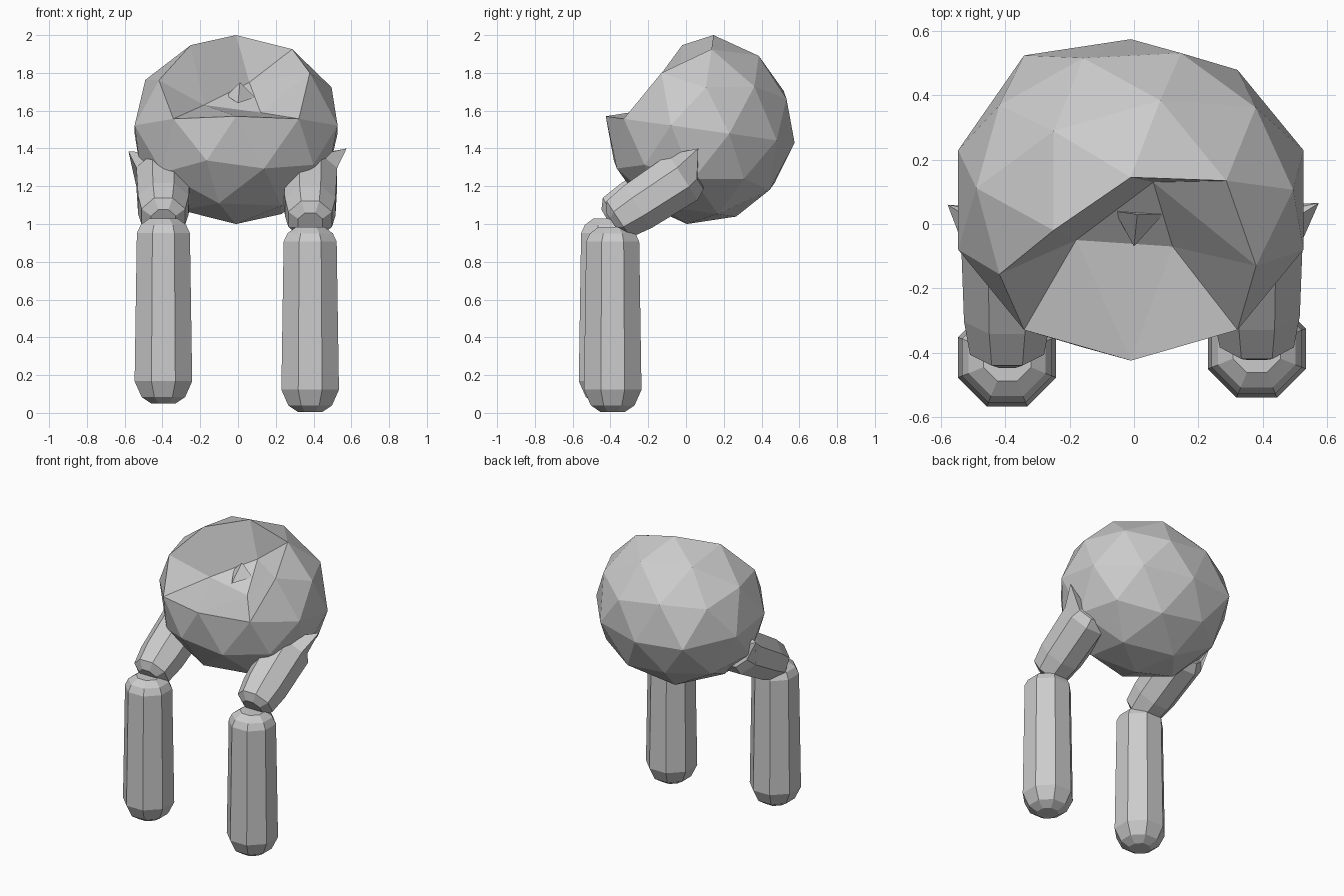
import bpy, bmesh, math
from mathutils import Vector, Matrix

if "Cube" in bpy.data.objects:
    bpy.data.objects.remove(bpy.data.objects["Cube"])

grey = bpy.data.materials.new("stone_grey")
grey.diffuse_color = (0.6, 0.6, 0.6, 1)
grey.use_nodes = True
grey.node_tree.nodes["Principled BSDF"].inputs["Base Color"].default_value = grey.diffuse_color


def finish(bm, name):
    bmesh.ops.recalc_face_normals(bm, faces=bm.faces)
    me = bpy.data.meshes.new(name)
    bm.to_mesh(me)
    bm.free()
    me.materials.append(grey)
    ob = bpy.data.objects.new(name, me)
    bpy.context.collection.objects.link(ob)
    return ob


def nearest(bm, p):
    return min(bm.verts, key=lambda v: (v.co - Vector(p)).length)


def capsule(name, start, end, profile, sides=8, turn=0.0, tip=None):
    """Faceted limb: profile is (distance along the axis 0..1, radius)."""
    start, end = Vector(start), Vector(end)
    axis = end - start
    rot = Vector((0, 0, 1)).rotation_difference(axis)
    bm = bmesh.new()
    rings = []
    for t, r in profile:
        ring = []
        for i in range(sides):
            a = 2 * math.pi * i / sides + turn
            off = rot @ Vector((r * math.cos(a), r * math.sin(a), 0))
            ring.append(bm.verts.new(start + axis * t + off))
        rings.append(ring)
    for low, high in zip(rings, rings[1:]):
        for i in range(sides):
            j = (i + 1) % sides
            bm.faces.new((low[i], low[j], high[j], high[i]))
    for ring in (rings[0], rings[-1]):
        bm.faces.new(ring)
    if tip:  # pull one corner out into a spike
        nearest(bm, tip).co = tip
    return finish(bm, name)


# Body: faceted ball, tilted back, with a hollow pushed into its front
bm = bmesh.new()
bmesh.ops.create_icosphere(bm, subdivisions=2, radius=1)
hollow = [nearest(bm, p) for p in
          ((-0.26, -0.81, 0.53), (0.28, -0.85, 0.45), (0.16, -0.5, 0.85))]
brow = nearest(bm, (0.59, -0.43, 0.69))
back = nearest(bm, (-0.59, 0.81, 0))
bm.transform(Matrix.Translation((-0.01, 0.075, 1.5))
             @ Matrix.Rotation(math.radians(-8), 4, 'X')
             @ Matrix.Diagonal((0.565, 0.505, 0.505, 1)))
for v, p in zip(hollow, ((-0.18, -0.05, 1.63), (0.12, -0.07, 1.59), (0.06, 0.13, 1.75))):
    v.co = p
brow.co = (0.38, -0.13, 1.80)
back.co.y += 0.045
finish(bm, "body")

# Small shard in the hollow
bm = bmesh.new()
pts = [bm.verts.new(p) for p in
       ((-0.06, 0.04, 1.68), (0.09, 0.03, 1.67), (0.0, -0.07, 1.64), (0.01, 0.03, 1.75))]
for i in range(4):
    bm.faces.new(pts[:i] + pts[i + 1:])
finish(bm, "hollow_shard")

# Legs: upright shin and slanted thigh with a hip spike
shin = ((0, 0.07), (0.035, 0.125), (0.12, 0.165), (0.92, 0.152), (0.965, 0.13), (1, 0.08))
thigh = ((0, 0.07), (0.07, 0.125), (0.3, 0.145), (0.85, 0.155), (0.96, 0.12), (1, 0.06))
for side, x, y, z, tip in (("left", -0.395, -0.415, 0.05, (-0.58, 0.06, 1.385)),
                           ("right", 0.382, -0.388, 0.005, (0.575, 0.065, 1.40))):
    capsule(side + "_shin", (x, y, z), (x, y, z + 0.98), shin, turn=math.pi / 8)
    capsule(side + "_thigh", (x, y, z + 1.0 if side == "right" else 1.02),
            (x, 0.05, 1.29), thigh, turn=math.pi / 8, tip=tip)
